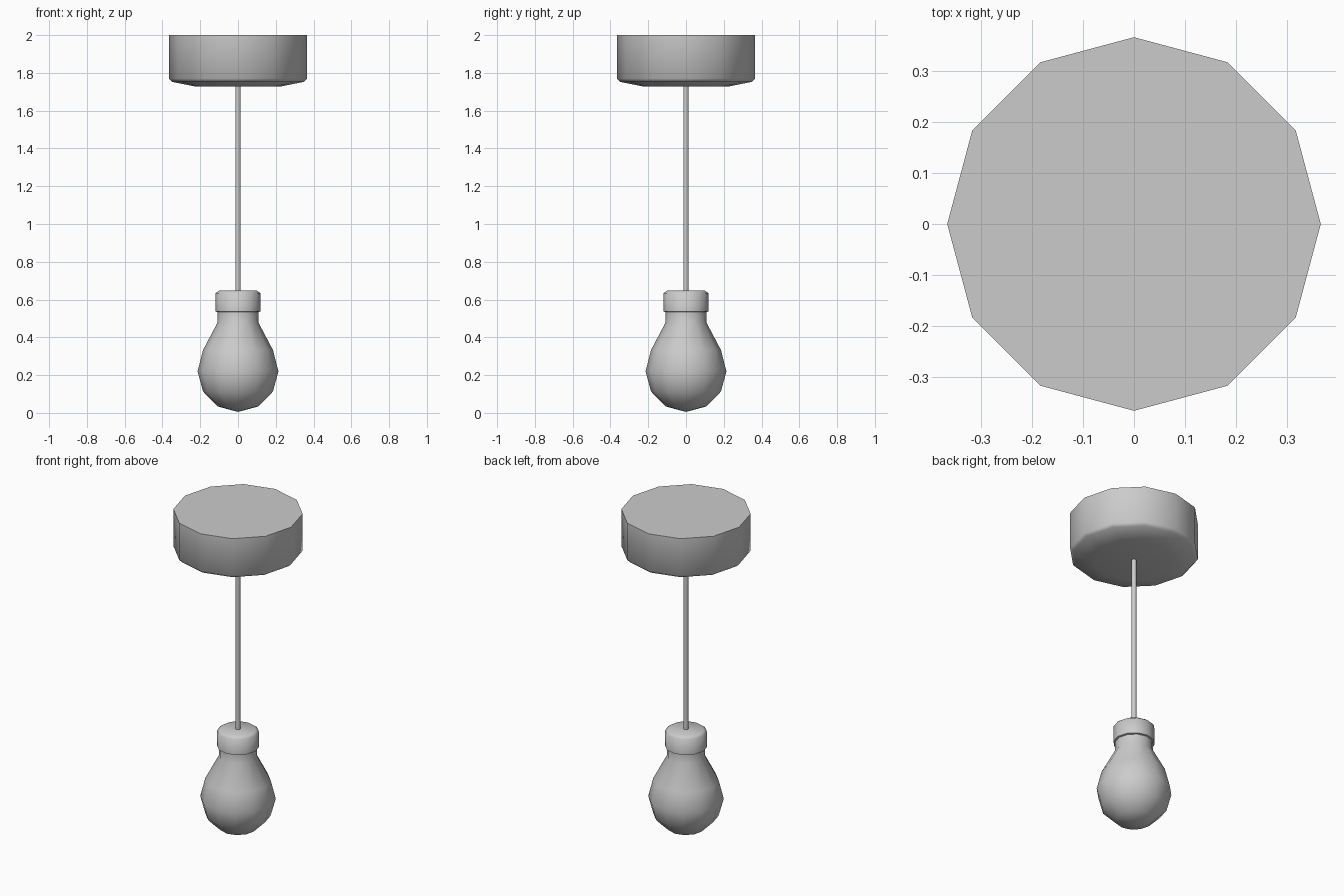
import bpy, bmesh, math

if "Cube" in bpy.data.objects:
    bpy.data.objects.remove(bpy.data.objects["Cube"])

grey = bpy.data.materials.new("light_grey")
grey.use_nodes = True
colour = (0.6, 0.6, 0.6, 1)
grey.diffuse_color = colour
grey.node_tree.nodes["Principled BSDF"].inputs["Base Color"].default_value = colour


def lathe(name, profile, sides=12, smooth=60):
    """Turn a (radius, height) profile, listed bottom to top, around z."""
    bm = bmesh.new()
    rings = []
    for r, z in profile:
        count = sides if r > 0 else 1
        rings.append([bm.verts.new((r * math.cos(math.tau * i / sides),
                                    r * math.sin(math.tau * i / sides), z))
                      for i in range(count)])
    for low, high in zip(rings, rings[1:]):
        for i in range(sides):
            j = (i + 1) % sides
            if len(low) == 1:
                bm.faces.new((low[0], high[j], high[i]))
            else:
                bm.faces.new((low[i], low[j], high[j], high[i]))
    for ring in (rings[0], rings[-1]):
        if len(ring) > 1:
            bm.faces.new(ring)
    bmesh.ops.recalc_face_normals(bm, faces=bm.faces)
    mesh = bpy.data.meshes.new(name)
    bm.to_mesh(mesh)
    bm.free()
    mesh.materials.append(grey)
    ob = bpy.data.objects.new(name, mesh)
    bpy.context.collection.objects.link(ob)
    bpy.ops.object.select_all(action='DESELECT')
    ob.select_set(True)
    bpy.context.view_layer.objects.active = ob
    bpy.ops.object.shade_smooth_by_angle(angle=math.radians(smooth))
    return ob


# Ceiling mount with a softened lower rim
lathe("ceiling_mount", [(0.228, 1.728), (0.35, 1.753), (0.366, 1.77), (0.366, 2.0)])

# Hanging cord
lathe("cord", [(0.014, 0.63), (0.014, 1.74)])

# Socket cap with a chamfered top
lathe("socket", [(0.105, 0.533), (0.118, 0.537), (0.118, 0.634), (0.1, 0.647)])

# Bulb: rounded glass narrowing to a straight neck
lathe("bulb", [(0, 0.005), (0.107, 0.034), (0.185, 0.113), (0.214, 0.22),
               (0.185, 0.333), (0.108, 0.479), (0.108, 0.54)])
